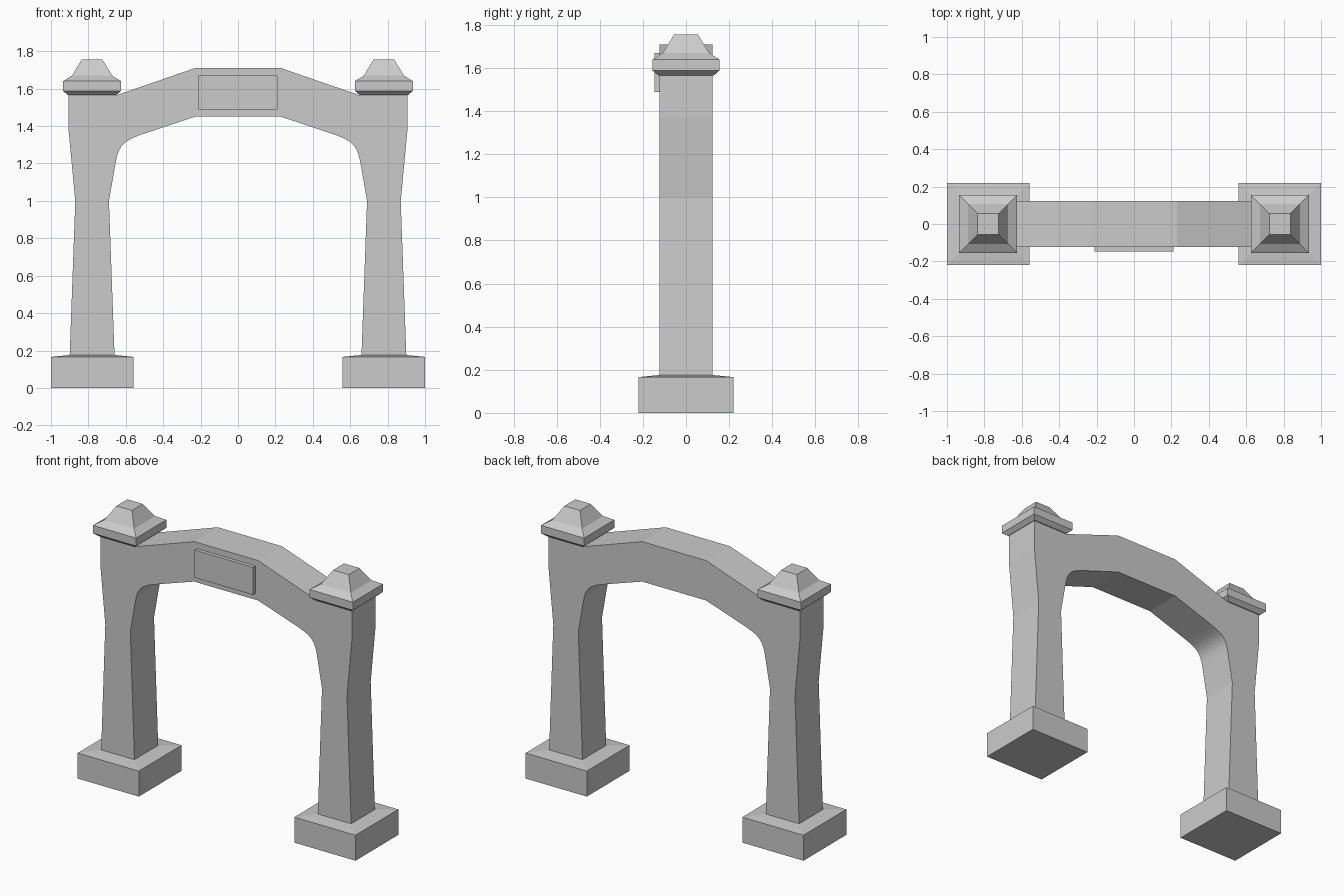
import bpy
import bmesh
from mathutils import Vector

cube = bpy.data.objects.get("Cube")
if cube:
    bpy.data.objects.remove(cube, do_unlink=True)

# Plain stone colour
stone = bpy.data.materials.new("grey_stone")
stone.use_nodes = True
stone.diffuse_color = (0.6, 0.6, 0.6, 1)
bsdf = next(n for n in stone.node_tree.nodes if n.type == 'BSDF_PRINCIPLED')
bsdf.inputs["Base Color"].default_value = stone.diffuse_color


def finish(bm, name):
    bmesh.ops.recalc_face_normals(bm, faces=bm.faces)
    mesh = bpy.data.meshes.new(name)
    bm.to_mesh(mesh)
    bm.free()
    mesh.materials.append(stone)
    obj = bpy.data.objects.new(name, mesh)
    bpy.context.collection.objects.link(obj)
    return obj


def square_stack(name, x, rings):
    """Loft through (half width, half depth, height) rectangles."""
    bm = bmesh.new()
    loops = [[bm.verts.new((x + sx * w, sy * d, z))
              for sx, sy in ((-1, -1), (1, -1), (1, 1), (-1, 1))]
             for w, d, z in rings]
    for low, high in zip(loops, loops[1:]):
        for i in range(4):
            j = (i + 1) % 4
            bm.faces.new((low[i], low[j], high[j], high[i]))
    bm.faces.new(loops[0])
    bm.faces.new(loops[-1])
    return finish(bm, name)


def slab(name, outline, front, back):
    """Extrude an x-z outline along y."""
    bm = bmesh.new()
    face = bm.faces.new([bm.verts.new((x, front, z)) for x, z in outline])
    new = bmesh.ops.extrude_face_region(bm, geom=[face])["geom"]
    moved = [v for v in new if isinstance(v, bmesh.types.BMVert)]
    bmesh.ops.translate(bm, verts=moved, vec=(0, back - front, 0))
    return finish(bm, name)


def rounded_corner(start, corner, end, steps=10, pull=0.85):
    a, c, b = Vector(start), Vector(corner), Vector(end)
    h, k = a.lerp(c, pull), b.lerp(c, pull)
    points = []
    for i in range(steps + 1):
        t = i / steps
        s = 1 - t
        points.append(tuple(a * s**3 + h * 3 * s * s * t
                            + k * 3 * s * t * t + b * t**3))
    return points


# Waisted pillars and cranked beam form one continuous arch
half = [(0.23, 1.71), (0.65, 1.565), (0.905, 1.565), (0.905, 1.37),
        (0.87, 1.0), (0.9, 0.17), (0.66, 0.17), (0.69, 1.0)]
half += rounded_corner((0.655, 1.2), (0.635, 1.315), (0.5, 1.36))
half += [(0.23, 1.45)]
outline = half + [(-x, z) for x, z in reversed(half)]
arch = slab("arch", outline, -0.122, 0.122)

# Raised blank plaque on the front
slab("plaque", [(-0.21, 1.49), (0.21, 1.49), (0.21, 1.67), (-0.21, 1.67)],
     -0.146, -0.115)

# Footing and capstone for each pillar
for side, sign in (("left", 1), ("right", -1)):
    square_stack(side + "_footing", sign * 0.78,
                 [(0.22, 0.22, 0), (0.22, 0.22, 0.166), (0.12, 0.122, 0.176)])
    square_stack(side + "_capstone", sign * 0.78,
                 [(0.128, 0.128, 1.565), (0.155, 0.155, 1.588),
                  (0.155, 0.155, 1.64), (0.107, 0.107, 1.67),
                  (0.056, 0.056, 1.755)])
